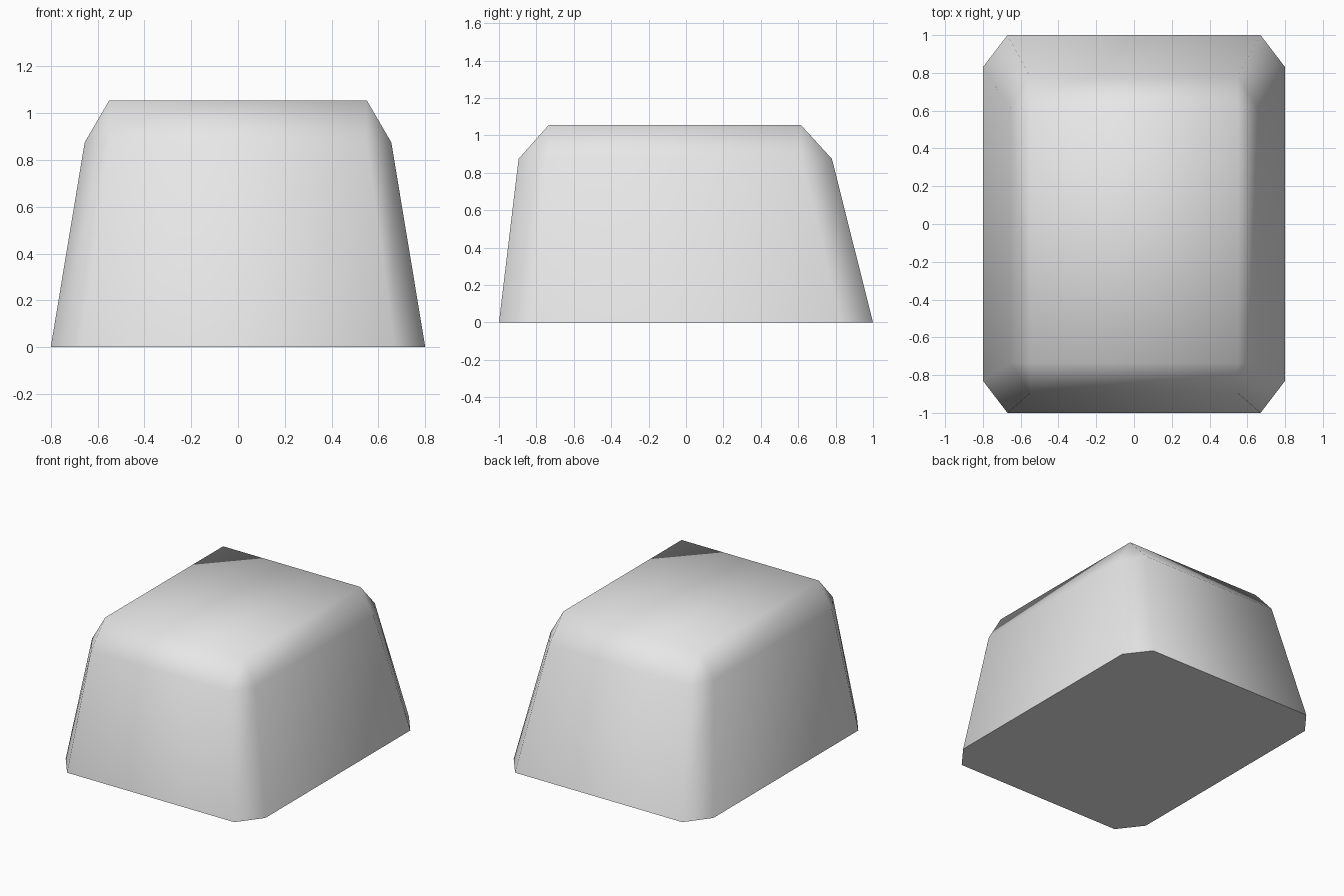
import bpy
import bmesh
import math

cube = bpy.data.objects.get("Cube")
if cube:
    bpy.data.objects.remove(cube, do_unlink=True)

grey = bpy.data.materials.new("light grey")
grey.use_nodes = True
colour = (0.8, 0.8, 0.8, 1)
grey.diffuse_color = colour
grey.node_tree.nodes["Principled BSDF"].inputs["Base Color"].default_value = colour

# Heights of the shoulder and the top
SHOULDER, TOP = 0.875, 1.055
bm = bmesh.new()
base, shoulder, crown = [], [], []

# Corners, counter-clockwise; the back wall leans in more than the front
for sx, sy in ((-1, -1), (1, -1), (1, 1), (-1, 1)):
    top_x, wall_x = 0.55 * sx, 0.655 * sx
    top_y, wall_y = (0.615, 0.78) if sy > 0 else (-0.735, -0.895)
    base_pair = [(0.8 * sx, 0.83 * sy, 0), (0.67 * sx, sy, 0)]
    wall_pair = [(wall_x, top_y, SHOULDER), (top_x, wall_y, SHOULDER)]
    if sx * sy < 0:
        base_pair.reverse()
        wall_pair.reverse()
    base += [bm.verts.new(p) for p in base_pair]
    shoulder += [bm.verts.new(p) for p in wall_pair]
    crown.append(bm.verts.new((top_x, top_y, TOP)))

# Top and underside
bm.faces.new(crown)
bm.faces.new(base[::-1])

# Walls and cut corners
for i in range(8):
    j = (i + 1) % 8
    bm.faces.new((base[i], base[j], shoulder[j], shoulder[i]))

# Sloped rim with a triangle at each corner
for i in range(4):
    a, b, c = 2 * i, 2 * i + 1, (2 * i + 2) % 8
    bm.faces.new((shoulder[a], shoulder[b], crown[i]))
    bm.faces.new((shoulder[b], shoulder[c], crown[(i + 1) % 4], crown[i]))

bmesh.ops.recalc_face_normals(bm, faces=bm.faces)
mesh = bpy.data.meshes.new("tapered_block")
bm.to_mesh(mesh)
bm.free()
mesh.materials.append(grey)

block = bpy.data.objects.new("tapered_block", mesh)
bpy.context.collection.objects.link(block)
bpy.ops.object.select_all(action="DESELECT")
block.select_set(True)
bpy.context.view_layer.objects.active = block
# Smooth sides and top, crisp edge around the underside
bpy.ops.object.shade_smooth_by_angle(angle=math.radians(70))
